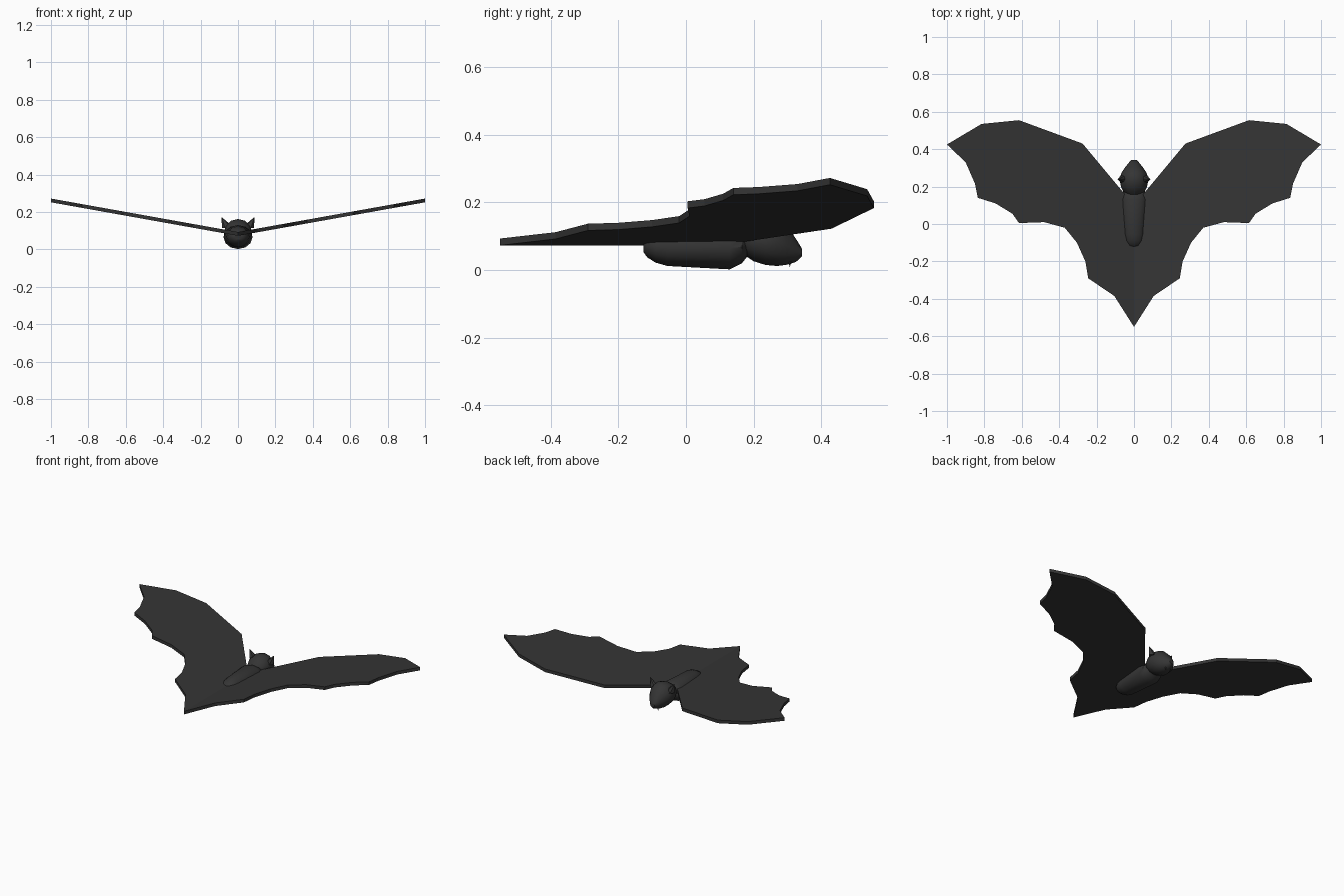
import bpy, bmesh, math
from mathutils import Vector

if "Cube" in bpy.data.objects:
    bpy.data.objects.remove(bpy.data.objects["Cube"])

fur = bpy.data.materials.new("dark_fur")
fur.diffuse_color = (0.035, 0.035, 0.035, 1)
fur.use_nodes = True
fur.node_tree.nodes["Principled BSDF"].inputs["Base Color"].default_value = fur.diffuse_color


def finish(name, bm, smooth=False, mirror=False):
    bmesh.ops.recalc_face_normals(bm, faces=bm.faces)
    me = bpy.data.meshes.new(name)
    bm.to_mesh(me)
    bm.free()
    me.materials.append(fur)
    ob = bpy.data.objects.new(name, me)
    bpy.context.collection.objects.link(ob)
    if mirror:
        ob.modifiers.new("mirror", 'MIRROR').use_clip = True
    if smooth:
        bpy.ops.object.select_all(action='DESELECT')
        bpy.context.view_layer.objects.active = ob
        ob.select_set(True)
        bpy.ops.object.shade_smooth_by_angle(angle=math.radians(35))
    return ob


def loft(name, rings, sides=12):
    """Elliptical rings (y, centre z, half width, half height) joined along y."""
    bm = bmesh.new()
    loops = []
    for y, zc, rx, rz in rings:
        loops.append([bm.verts.new((rx * math.cos(a), y, zc + rz * math.sin(a)))
                      for a in (2 * math.pi * i / sides for i in range(sides))])
    for a, b in zip(loops, loops[1:]):
        for i in range(sides):
            j = (i + 1) % sides
            bm.faces.new((a[i], a[j], b[j], b[i]))
    bm.faces.new(loops[0])
    bm.faces.new(loops[-1])
    return finish(name, bm, smooth=True)


def spike(name, base, tip, radius, sides, flat=1.0):
    """Mirrored cone from base to tip, optionally flattened along y."""
    base, tip = Vector(base), Vector(tip)
    bm = bmesh.new()
    ring = [bm.verts.new(base + Vector((radius * math.cos(a), radius * flat * math.sin(a), 0)))
            for a in (2 * math.pi * i / sides for i in range(sides))]
    top = bm.verts.new(tip)
    bm.faces.new(ring)
    for i in range(sides):
        bm.faces.new((ring[i], ring[(i + 1) % sides], top))
    return finish(name, bm, mirror=True)


# Wings and tail membrane: scalloped half outline, raised toward the tips
outline = [(0, -.55), (.105, -.385), (.245, -.29), (.26, -.2), (.305, -.1),
           (.37, -.02), (.48, .01), (.615, .005), (.65, .055), (.74, .11),
           (.835, .14), (.85, .215), (.9, .33), (1, .425), (.815, .535),
           (.615, .555), (.275, .43), (0, .1)]
bm = bmesh.new()
low = [bm.verts.new((x, y, .073 + .179 * x)) for x, y in outline]
high = [bm.verts.new((x, y, .093 + .179 * x)) for x, y in outline]
bm.faces.new(low)
bm.faces.new(high)
for i in range(len(outline) - 1):
    bm.faces.new((low[i], low[i + 1], high[i + 1], high[i]))
finish("wings", bm, mirror=True)

# Body
loft("body", [(-.125, .07, .022, .018), (-.115, .07, .042, .032), (-.09, .069, .055, .047),
              (-.055, .068, .061, .056), (.13, .066, .078, .064),
              (.165, .068, .07, .048), (.185, .07, .04, .025)])

# Head, tapering to the snout
loft("head", [(.155, .092, .03, .025), (.175, .09, .058, .048), (.2, .09, .07, .064),
              (.235, .089, .076, .074), (.27, .084, .069, .072), (.3, .072, .05, .056),
              (.325, .058, .03, .034), (.342, .052, .015, .012)])

# Ears and fangs
spike("ears", (.052, .24, .115), (.088, .24, .173), .034, 6, .7)
spike("fangs", (.016, .308, .03), (.016, .306, .008), .006, 6)
